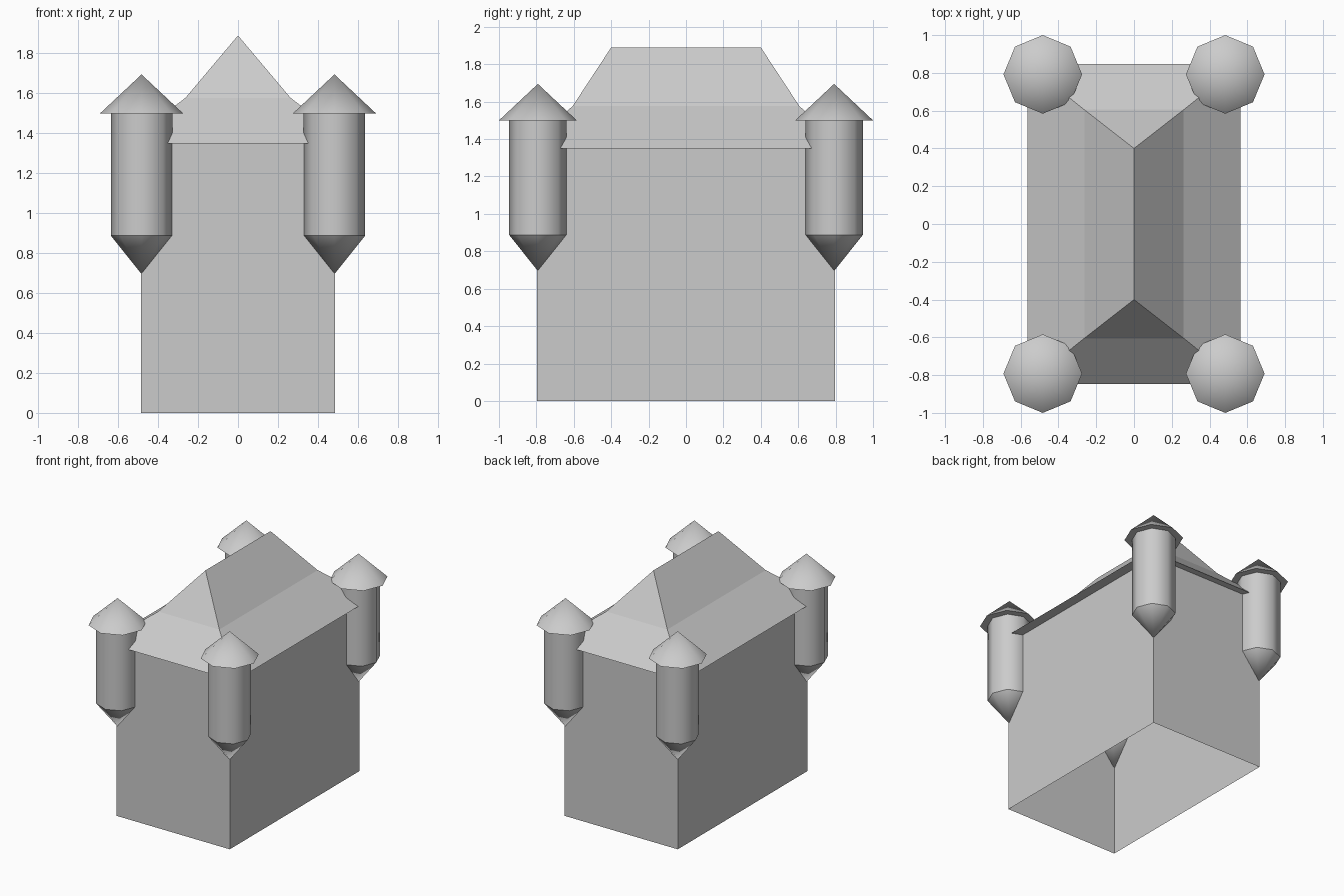
import bpy
import bmesh
from math import radians

default = bpy.data.objects.get("Cube")
if default:
    bpy.data.objects.remove(default, do_unlink=True)

stone = bpy.data.materials.new("stone_grey")
stone.use_nodes = True
stone.diffuse_color = (0.6, 0.6, 0.6, 1)
stone.node_tree.nodes["Principled BSDF"].inputs["Base Color"].default_value = (0.6, 0.6, 0.6, 1)


def ring(bm, x, y, z):
    """Rectangle of four corner vertices at one height."""
    return [bm.verts.new((sx * x, sy * y, z))
            for sx, sy in ((-1, -1), (1, -1), (1, 1), (-1, 1))]


def bridge(bm, low, high):
    """Join two rectangles with four walls."""
    for i in range(4):
        j = (i + 1) % 4
        bm.faces.new((low[i], low[j], high[j], high[i]))


def finish(bm, name):
    mesh = bpy.data.meshes.new(name)
    bm.to_mesh(mesh)
    bm.free()
    mesh.materials.append(stone)
    obj = bpy.data.objects.new(name, mesh)
    bpy.context.collection.objects.link(obj)


def turned(name, x, y, bottom, top, r_bottom, r_top, fill):
    """Eight-sided smooth cone or cylinder between two heights."""
    bpy.ops.mesh.primitive_cone_add(
        vertices=8, radius1=r_bottom, radius2=r_top, depth=top - bottom,
        end_fill_type=fill, location=(x, y, (bottom + top) / 2))
    obj = bpy.context.object
    obj.name = name
    obj.data.materials.append(stone)
    bpy.ops.object.shade_smooth_by_angle(angle=radians(50))


# Walls, open underneath
bm = bmesh.new()
bridge(bm, ring(bm, 0.487, 0.797, 0), ring(bm, 0.487, 0.797, 1.35))
finish(bm, "walls")

# Hipped roof with a shallow skirt, a steep upper part and a ridge
bm = bmesh.new()
eave = ring(bm, 0.565, 0.847, 1.35)
knee = ring(bm, 0.263, 0.605, 1.578)
front = bm.verts.new((0, -0.4, 1.89))
back = bm.verts.new((0, 0.4, 1.89))
bm.faces.new(eave[::-1])
bridge(bm, eave, knee)
bm.faces.new((knee[0], knee[1], front))
bm.faces.new((knee[1], knee[2], back, front))
bm.faces.new((knee[2], knee[3], back))
bm.faces.new((knee[3], knee[0], front, back))
finish(bm, "main_roof")

# Corner turrets
for side, x in (("right", -0.483), ("left", 0.483)):
    for end, y in (("front", -0.792), ("back", 0.792)):
        prefix = f"{end}_{side}_turret"
        turned(prefix + "_base", x, y, 0.695, 0.888, 0, 0.154, 'NOTHING')
        turned(prefix + "_shaft", x, y, 0.888, 1.5, 0.154, 0.154, 'NOTHING')
        turned(prefix + "_roof", x, y, 1.5, 1.695, 0.208, 0, 'NGON')
